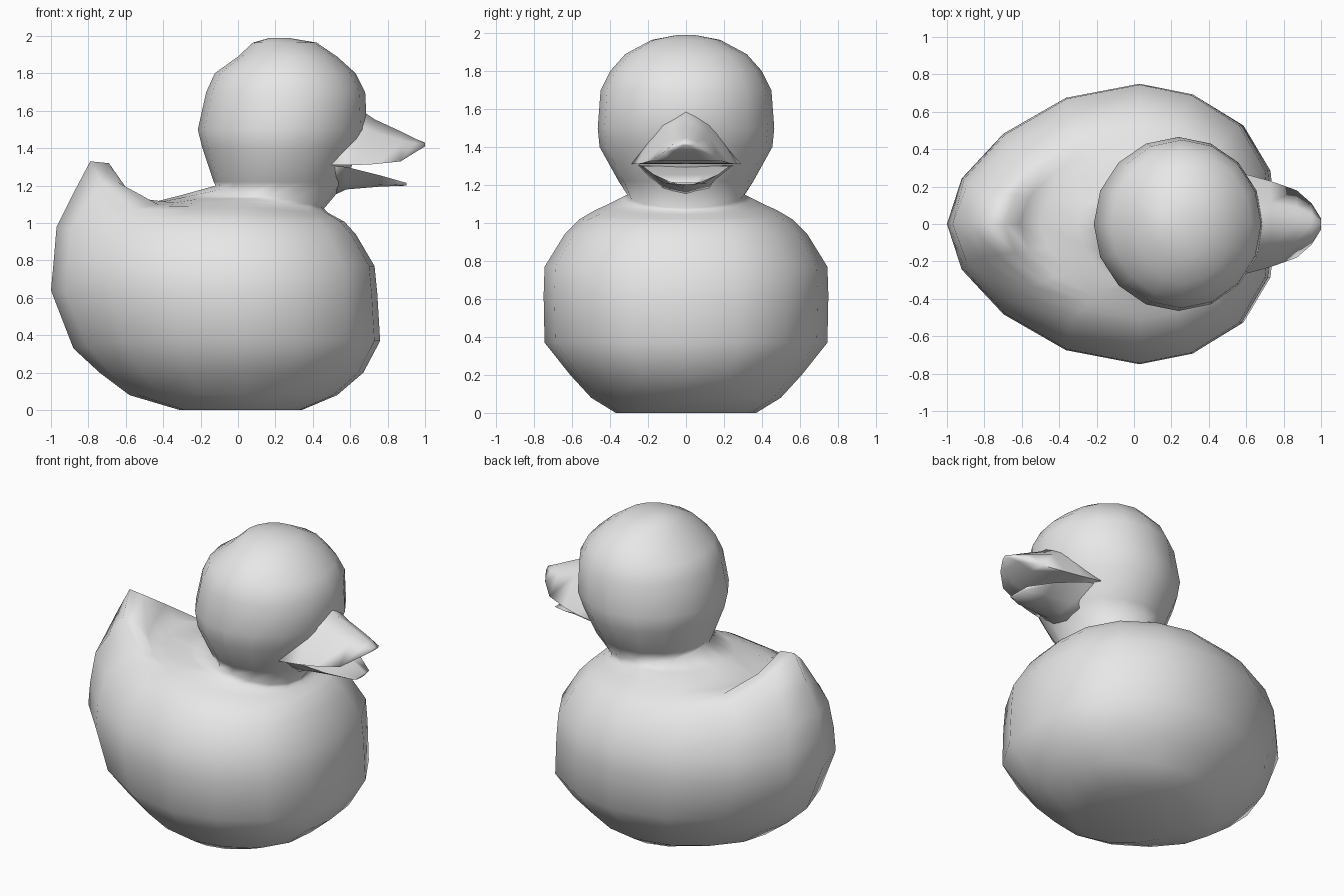
import bpy
import bmesh
from math import cos, sin, tau

cube = bpy.data.objects.get("Cube")
if cube:
    bpy.data.objects.remove(cube, do_unlink=True)

material = bpy.data.materials.new("plain grey")
material.use_nodes = True
grey = (0.8, 0.8, 0.8, 1)
material.diffuse_color = grey
material.node_tree.nodes["Principled BSDF"].inputs["Base Color"].default_value = grey

SIDES = 16


def loft(name, rings):
    """Skin a list of closed rings, cap both ends and shade smooth."""
    bm = bmesh.new()
    rows = [[bm.verts.new(point) for point in ring] for ring in rings]
    for low, high in zip(rows, rows[1:]):
        count = len(low)
        for i in range(count):
            j = (i + 1) % count
            bm.faces.new((low[i], low[j], high[j], high[i]))
    bm.faces.new(rows[0][::-1])
    bm.faces.new(rows[-1])
    bmesh.ops.recalc_face_normals(bm, faces=bm.faces)
    mesh = bpy.data.meshes.new(name)
    bm.to_mesh(mesh)
    bm.free()
    mesh.materials.append(material)
    obj = bpy.data.objects.new(name, mesh)
    bpy.context.collection.objects.link(obj)
    bpy.ops.object.select_all(action="DESELECT")
    obj.select_set(True)
    bpy.context.view_layer.objects.active = obj
    bpy.ops.object.shade_smooth_by_angle(angle=2)
    return obj


def head_ring(z, front, back, width):
    """Level oval ring."""
    centre = (front + back) / 2
    radius = (front - back) / 2
    angles = [tau * i / SIDES for i in range(SIDES)]
    return [(centre + radius * cos(a), width * sin(a), z) for a in angles]


def body_ring(z, z_back, front, back, width):
    """Egg ring: narrow rear lifted into the tail, full breast, low neck front."""
    centre = max((front + back) / 2, 0.03)
    droop = 0.45 * max(0, z - 0.99)
    ring = []
    for i in range(SIDES):
        c, s = cos(tau * i / SIDES), sin(tau * i / SIDES)
        if c > 0:
            fullness = 1 + 0.3 * (c * s) ** 2
            ring.append((centre + (front - centre) * c * fullness, width * s, z - droop * c))
        else:
            lift = (z_back - z) * (-c) ** 7
            pinch = 1 - 0.18 * c * c
            ring.append((centre + (centre - back) * c, width * s * pinch, z + lift))
    return ring


def bill_ring(x, bottom, top, width, edge):
    """Bill section with side edges at the given height."""
    shoulder = edge + (top - edge) * 0.7
    keel = edge + (bottom - edge) * 0.8
    return [(x, 0, top), (x, width * 0.5, shoulder), (x, width, edge),
            (x, width * 0.5, keel), (x, 0, bottom), (x, -width * 0.5, keel),
            (x, -width, edge), (x, -width * 0.5, shoulder)]


# Body and tail: side height, rear height, front x, rear x, half width
body = [
    (0, 0, .34, -.31, .37),
    (.08, .08, .53, -.58, .5),
    (.2, .2, .67, -.74, .61),
    (.37, .33, .76, -.88, .745),
    (.62, .64, .745, -1, .75),
    (.77, .8, .73, -.985, .745),
    (.94, .98, .63, -.97, .64),
    (1.02, 1.16, .57, -.88, .56),
    (1.05, 1.33, .54, -.79, .51),
    (1.07, 1.32, .52, -.69, .475),
    (1.09, 1.17, .5, -.61, .43),
    (1.11, 1.1, .48, -.5, .39),
    (1.13, 1.15, .47, -.3, .35),
    (1.15, 1.2, .46, -.12, .31),
]
# Head: height, front x, rear x, half width
head = [
    (1.22, .58, -.13, .355),
    (1.4, .64, -.19, .455),
    (1.5, .69, -.215, .465),
    (1.7, .68, -.17, .45),
    (1.8, .63, -.125, .4),
    (1.89, .53, 0, .32),
    (1.965, .42, .08, .18),
    (1.99, .27, .17, .05),
]
rings = [body_ring(*row) for row in body] + [head_ring(*row) for row in head]
loft("body_and_head", rings)

# Upper bill with a flat underside: x, bottom, top, half width
upper = [
    (.45, 1.31, 1.66, .3),
    (.62, 1.31, 1.63, .26),
    (.73, 1.315, 1.555, .23),
    (.87, 1.33, 1.49, .18),
    (.95, 1.38, 1.45, .11),
    (1, 1.41, 1.43, .03),
]
loft("upper_bill", [bill_ring(*row, edge=row[1]) for row in upper])

# Lower bill with a flat upper face
lower = [
    (.45, 1.12, 1.31, .27),
    (.58, 1.18, 1.3, .23),
    (.76, 1.195, 1.255, .17),
    (.9, 1.2, 1.215, .08),
]
loft("lower_bill", [bill_ring(*row, edge=row[2]) for row in lower])
